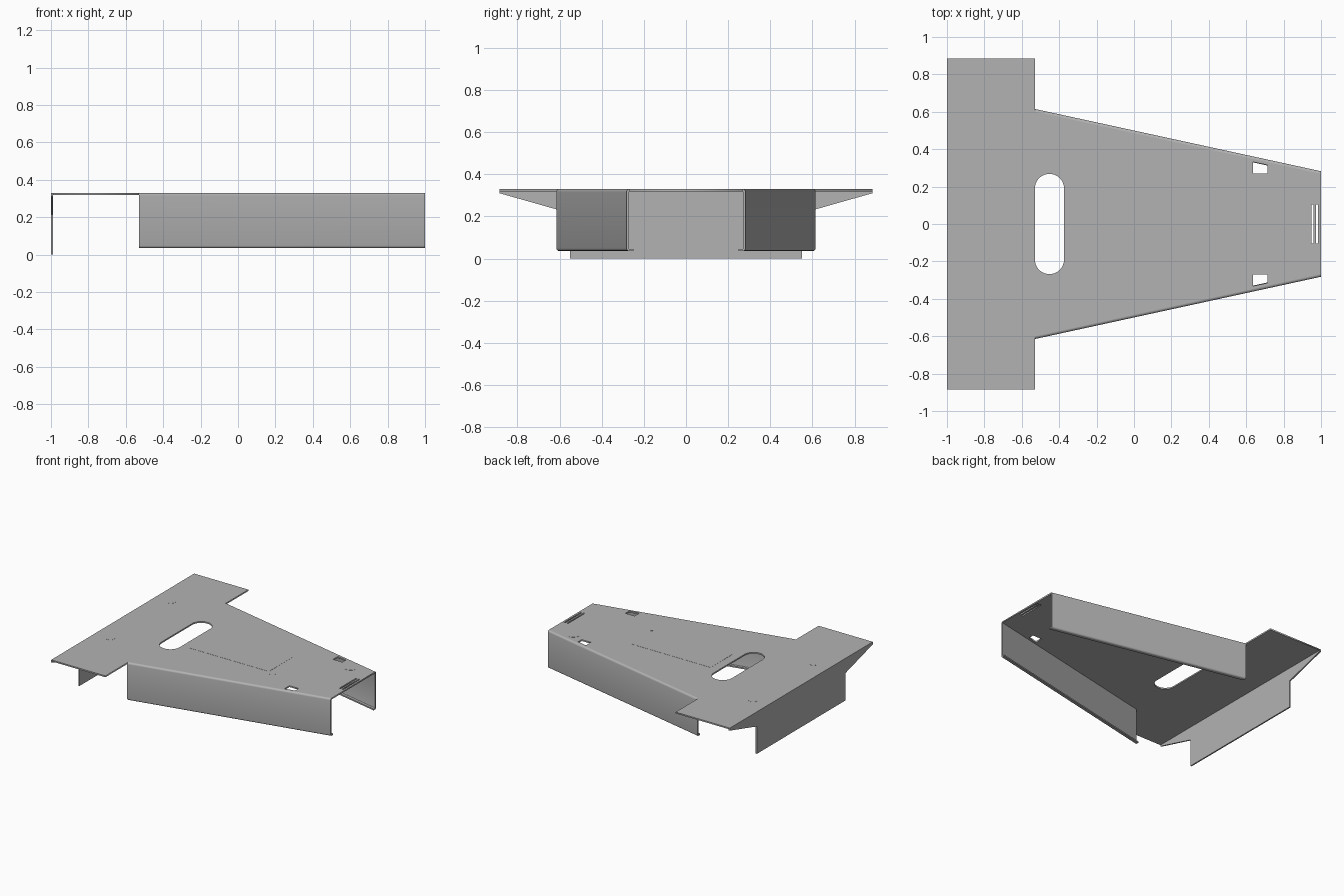
import bpy, bmesh
from math import cos, sin, pi, radians

cube = bpy.data.objects.get("Cube")
if cube:
    bpy.data.objects.remove(cube, do_unlink=True)

TOP, T = 0.33, 0.011          # upper surface height, sheet thickness
REAR_X, STEP_X, TIP_X = -1.0, -0.53, 1.0
WING_Y, STEP_Y, TIP_Y = 0.885, 0.615, 0.282
BEND = 0.014

steel = bpy.data.materials.new("grey steel")
steel.use_nodes = True
steel.diffuse_color = (0.45, 0.45, 0.45, 1)
steel.node_tree.nodes["Principled BSDF"].inputs["Base Color"].default_value = (0.45, 0.45, 0.45, 1)


def add_object(name, data):
    obj = bpy.data.objects.new(name, data)
    bpy.context.collection.objects.link(obj)
    data.materials.append(steel)
    return obj


def sheet(name, loops, low, high):
    """Flat sheet from an outline and optional hole loops."""
    curve = bpy.data.curves.new(name, "CURVE")
    curve.dimensions = "2D"
    curve.fill_mode = "BOTH"
    curve.extrude = (high - low) / 2
    for loop in loops:
        spline = curve.splines.new("POLY")
        spline.points.add(len(loop) - 1)
        for point, (x, y) in zip(spline.points, loop):
            point.co = (x, y, 0, 1)
        spline.use_cyclic_u = True
    obj = add_object(name, curve)
    obj.location.z = (low + high) / 2
    bpy.ops.object.select_all(action="DESELECT")
    obj.select_set(True)
    bpy.context.view_layer.objects.active = obj
    bpy.ops.object.convert(target="MESH")
    return bpy.context.object


def loft(name, start, end):
    """Solid between two matching cross-sections."""
    bm = bmesh.new()
    a = [bm.verts.new(p) for p in start]
    b = [bm.verts.new(p) for p in end]
    n = len(a)
    for i in range(n):
        j = (i + 1) % n
        bm.faces.new((a[i], a[j], b[j], b[i]))
    bm.faces.new(a[::-1])
    bm.faces.new(b)
    bmesh.ops.recalc_face_normals(bm, faces=bm.faces)
    mesh = bpy.data.meshes.new(name)
    bm.to_mesh(mesh)
    bm.free()
    return add_object(name, mesh)


def arc(cx, cy, r, a0, a1, n):
    return [(cx + r * cos(radians(a0 + (a1 - a0) * i / n)),
             cy + r * sin(radians(a0 + (a1 - a0) * i / n))) for i in range(n + 1)]


def rect(x0, x1, y0, y1):
    return [(x0, y0), (x1, y0), (x1, y1), (x0, y1)]


def mirrored(points):
    return points + [(x, -y) for x, y in reversed(points)]


# Top plate with hand slot, two side windows and two end slits
outline = mirrored([(REAR_X + T, WING_Y), (STEP_X, WING_Y), (STEP_X, STEP_Y - BEND),
                    (TIP_X, TIP_Y - BEND)])
slot = arc(-0.452, 0.19, 0.078, 0, 180, 20) + arc(-0.452, -0.19, 0.078, 180, 360, 20)
window = [(0.635, 0.27), (0.715, 0.27), (0.715, 0.315), (0.635, 0.332)]
slits = [rect(x, x + 0.011, -0.103, 0.103) for x in (0.95, 0.974)]
sheet("top_plate", [outline, slot, window, [(x, -y) for x, y in window]] + slits, TOP - T, TOP)

# Rear flange with tapered shoulders
half = [(WING_Y, TOP), (WING_Y, TOP - 0.02), (0.55, 0.215), (0.55, 0)]
rear = mirrored([(z, y) for y, z in half])
loft("rear_flange", [(REAR_X, y, z) for z, y in rear],
     [(REAR_X + T, y, z) for z, y in rear])

# Side flanges: rounded bend at the top, short inward lip at the bottom
BOTTOM = 0.035
outer = ([(0.032, BOTTOM)] + arc(BEND, BOTTOM + BEND, BEND, 270, 180, 4)
         + arc(BEND, TOP - BEND, BEND, 180, 90, 4))
inner = (arc(BEND, TOP - BEND, BEND - T, 90, 180, 3)
         + arc(BEND, BOTTOM + BEND, BEND - T, 180, 270, 3) + [(0.032, BOTTOM + T)])
for side, name in ((1, "left_flange"), (-1, "right_flange")):
    section = outer + inner
    flange = loft(name, [(STEP_X, side * (STEP_Y - d), z) for d, z in section],
                  [(TIP_X, side * (TIP_Y - d), z) for d, z in section])
    bpy.ops.object.select_all(action="DESELECT")
    flange.select_set(True)
    bpy.context.view_layer.objects.active = flange
    bpy.ops.object.shade_smooth_by_angle(angle=radians(30))

# Shallow pads marking the label area and the fastener spots
PAD = 0.001
sheet("label_pad", [rect(-0.305, 0.38, -0.16, 0.13)], TOP, TOP + PAD)
spots = [("rear_left_spot", -0.865, 0.405, 0.033), ("rear_right_spot", -0.865, -0.345, 0.033),
         ("label_spot", 0.412, -0.162, 0.033), ("tip_spot", 0.815, 0.232, 0.051)]
for name, x, y, r in spots:
    sheet(name, [arc(x, y, r, 0, 348.75, 31)], TOP, TOP + PAD)
